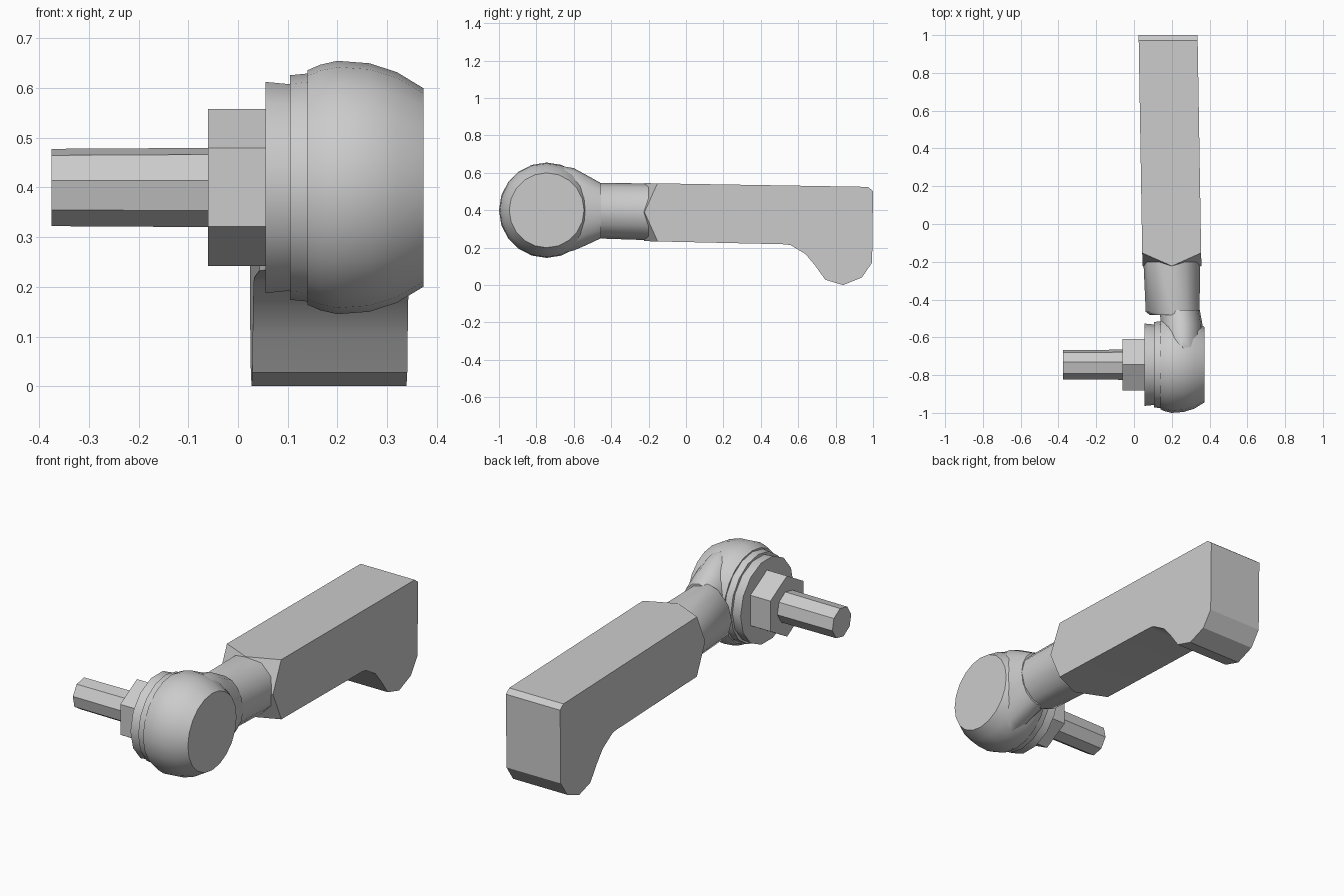
import bpy, bmesh, math
from mathutils import Vector

cube = bpy.data.objects.get("Cube")
if cube:
    bpy.data.objects.remove(cube, do_unlink=True)

grey = bpy.data.materials.new("light grey")
grey.use_nodes = True
colour = (0.6, 0.6, 0.6, 1)
grey.diffuse_color = colour
grey.node_tree.nodes["Principled BSDF"].inputs["Base Color"].default_value = colour

AXIS_Y, AXIS_Z = -0.745, 0.4   # stud and head axis, running along x


def finish(bm, name, angle=None):
    """Turn a bmesh into a named grey object, smooth below the given angle."""
    bmesh.ops.recalc_face_normals(bm, faces=bm.faces[:])
    mesh = bpy.data.meshes.new(name)
    bm.to_mesh(mesh)
    bm.free()
    mesh.materials.append(grey)
    obj = bpy.data.objects.new(name, mesh)
    bpy.context.collection.objects.link(obj)
    if angle:
        bpy.ops.object.select_all(action="DESELECT")
        obj.select_set(True)
        bpy.context.view_layer.objects.active = obj
        bpy.ops.object.shade_smooth_by_angle(angle=math.radians(angle))
    return obj


def skin(rings, name, angle=None):
    """Join rings of points into a closed solid."""
    bm = bmesh.new()
    loops = [[bm.verts.new(p) for p in ring] for ring in rings]
    n = len(loops[0])
    for a, b in zip(loops, loops[1:]):
        for i in range(n):
            j = (i + 1) % n
            bm.faces.new((a[i], a[j], b[j], b[i]))
    bm.faces.new(loops[0])
    bm.faces.new(loops[-1])
    return finish(bm, name, angle)


def lathe(name, profile, sides, phase=0, angle=None):
    """Revolve (x, radius) pairs about the stud axis."""
    turns = [math.radians(phase) + math.tau * i / sides for i in range(sides)]
    skin([[(x, AXIS_Y - r * math.cos(t), AXIS_Z + r * math.sin(t)) for t in turns]
          for x, r in profile], name, angle)


def loft(name, stations, sides, phase, angle):
    """Skin elliptical sections given as (y, x min, x max, z min, z max)."""
    turns = [math.radians(phase) + math.tau * i / sides for i in range(sides)]
    skin([[((x0 + x1) / 2 + (x1 - x0) / 2 * math.cos(t), y,
            (z0 + z1) / 2 + (z1 - z0) / 2 * math.sin(t)) for t in turns]
          for y, x0, x1, z0, z1 in stations], name, angle)


# Stud, hexagonal nut and stepped collars
lathe("stud", [(-0.375, 0.079), (-0.05, 0.081)], 8, phase=10)
lathe("hex_nut", [(-0.06, 0.158), (0.07, 0.158)], 6, phase=30)
lathe("outer_collar", [(0.055, 0.218), (0.107, 0.213)], 14, angle=35)
lathe("inner_collar", [(0.105, 0.226), (0.145, 0.23)], 16, angle=35)

# Rounded socket head with a flat outer face
lathe("socket_head", [(0.14, 0.236), (0.165, 0.247), (0.2, 0.255), (0.265, 0.25),
                      (0.32, 0.232), (0.373, 0.2)], 20, angle=40)

# Flare from the head into the neck, then the neck itself
loft("neck_flare", [(-0.66, 0.145, 0.372, 0.17, 0.635), (-0.6, 0.142, 0.368, 0.185, 0.625),
                    (-0.53, 0.14, 0.362, 0.215, 0.587), (-0.455, 0.138, 0.348, 0.25, 0.545)],
     16, 0, 40)
loft("neck", [(-0.482, 0.085, 0.348, 0.25, 0.547), (-0.465, 0.062, 0.347, 0.249, 0.547),
              (-0.2, 0.05, 0.35, 0.24, 0.543)], 12, 0, 40)

# Arm: side outline with a hooked far end, given width and skewed slightly
outline = [(-0.226, 0.545), (0.972, 0.525), (1.0, 0.503), (0.995, 0.12), (0.94, 0.04),
           (0.84, 0.0), (0.745, 0.028), (0.69, 0.105), (0.64, 0.165), (0.56, 0.213),
           (0.53, 0.218), (-0.226, 0.235)]
HALF = 0.156
bm = bmesh.new()
side = bm.faces.new([bm.verts.new((-HALF, y, z)) for y, z in outline])
grown = bmesh.ops.extrude_face_region(bm, geom=[side])
bmesh.ops.translate(bm, vec=(2 * HALF, 0, 0),
                    verts=[v for v in grown["geom"] if isinstance(v, bmesh.types.BMVert)])
bmesh.ops.recalc_face_normals(bm, faces=bm.faces[:])

# Cut the four corners of the near end
for sx in (-1, 1):
    for sz in (-1, 1):
        bmesh.ops.bisect_plane(bm, geom=bm.verts[:] + bm.edges[:] + bm.faces[:],
                               plane_co=(sx * HALF, -0.222, 0.39),
                               plane_no=Vector((sx * 0.45, -1, sz * 0.45)).normalized(),
                               clear_outer=True)
        bmesh.ops.holes_fill(bm, edges=[e for e in bm.edges if e.is_boundary], sides=0)
for v in bm.verts:
    v.co.x += 0.197 - 0.0165 * v.co.y
finish(bm, "arm", 25)
